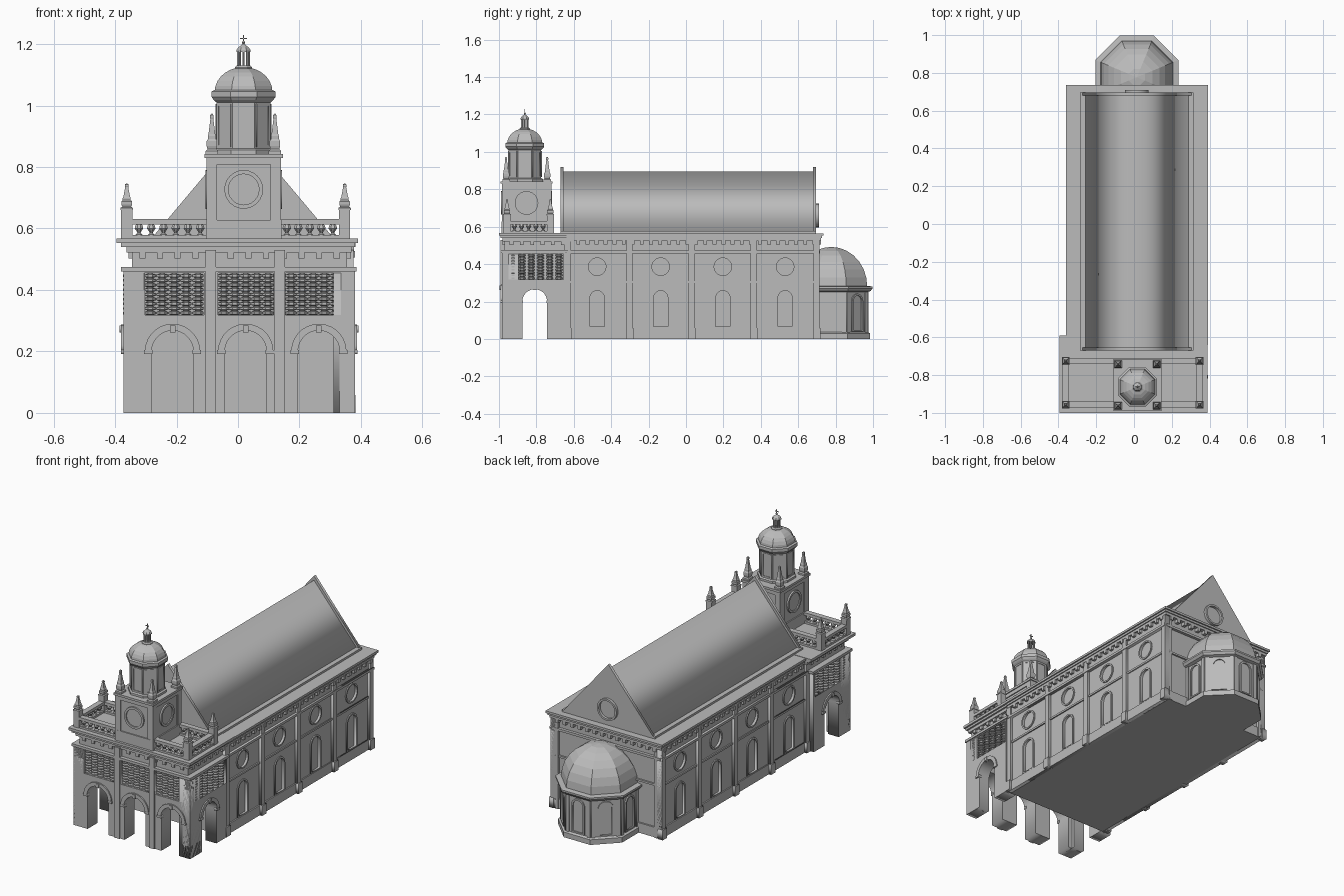
import bpy, bmesh, math
from math import pi, sin, cos
from mathutils import Matrix, Vector

if "Cube" in bpy.data.objects:
    bpy.data.objects.remove(bpy.data.objects["Cube"], do_unlink=True)

stone = bpy.data.materials.new("grey_stone")
stone.use_nodes = True
colour = (0.5, 0.5, 0.5, 1)
stone.diffuse_color = colour
stone.node_tree.nodes["Principled BSDF"].inputs["Base Color"].default_value = colour

AXIS = 0.015            # nave, tower and apse centre line
PORCH = (0.0035, 0)     # porch centre
NAVE = (AXIS, 0)


def add(name, mesh):
    mesh.materials.clear()
    mesh.materials.append(stone)
    ob = bpy.data.objects.new(name, mesh)
    bpy.context.collection.objects.link(ob)
    return ob


def boxes(name, items):
    """Each item is x0, x1, y0, y1, z0, z1."""
    bm = bmesh.new()
    for x0, x1, y0, y1, z0, z1 in items:
        m = Matrix.Translation(((x0 + x1) / 2, (y0 + y1) / 2, (z0 + z1) / 2))
        bmesh.ops.create_cube(bm, size=1, matrix=m @ Matrix.Diagonal((x1 - x0, y1 - y0, z1 - z0, 1)))
    me = bpy.data.meshes.new(name)
    bm.to_mesh(me)
    return add(name, me)


def lathe(name, profile, spots, n=8):
    """Turn (radius to flat side, z) pairs round each spot."""
    bm = bmesh.new()
    for sx, sy in spots:
        rings = []
        for r, z in profile:
            r = max(r, 0.0005) / cos(pi / n)
            rings.append([bm.verts.new((sx + r * cos(2 * pi * (k + .5) / n), sy + r * sin(2 * pi * (k + .5) / n), z))
                          for k in range(n)])
        for a, b in zip(rings, rings[1:]):
            for k in range(n):
                j = (k + 1) % n
                bm.faces.new((a[k], a[j], b[j], b[k]))
        bm.faces.new(rings[0][::-1])
        bm.faces.new(rings[-1])
    me = bpy.data.meshes.new(name)
    bm.to_mesh(me)
    return add(name, me)


def panel(name, shapes, turn, dist, depth, centre=(0, 0)):
    """Extrude outlines with holes; outer face lies dist from centre, turn 0 faces front."""
    cu = bpy.data.curves.new(name, 'CURVE')
    cu.dimensions, cu.fill_mode, cu.extrude = '2D', 'BOTH', depth / 2
    for loop in shapes:
        sp = cu.splines.new('POLY')
        sp.points.add(len(loop) - 1)
        for p, (u, v) in zip(sp.points, loop):
            p.co = (u, v, 0, 1)
        sp.use_cyclic_u = True
    tmp = bpy.data.objects.new(name, cu)
    bpy.context.collection.objects.link(tmp)
    dg = bpy.context.evaluated_depsgraph_get()
    me = bpy.data.meshes.new_from_object(tmp.evaluated_get(dg))
    bpy.data.objects.remove(tmp)
    d = dist - depth / 2
    ob = add(name, me)
    ob.rotation_euler = (pi / 2, 0, turn)
    ob.location = (centre[0] + d * sin(turn), centre[1] - d * cos(turn), 0)
    return ob


def arc(cu, cv, r, a0=pi, a1=0.0, n=14):
    return [(cu + r * cos(a0 + (a1 - a0) * i / n), cv + r * sin(a0 + (a1 - a0) * i / n)) for i in range(n + 1)]


def circle(cu, cv, r):
    return arc(cu, cv, r, 0, 2 * pi, 24)[:-1]


def rect(u0, u1, v0, v1):
    return [(u0, v0), (u1, v0), (u1, v1), (u0, v1)]


def arch(cu, hw, v0, spring):
    return [(cu - hw, v0)] + arc(cu, spring, hw) + [(cu + hw, v0)]


def arcade(u0, u1, top, openings, hw):
    pts = [(u0, 0)]
    for c in openings:
        pts += arch(c, hw, 0, 0.2)
    return pts + [(u1, 0), (u1, top), (u0, top)]


def arch_trim(name, c, hw, turn, dist, centre):
    ring = arc(c, 0.2, hw + .022) + arc(c, 0.2, hw, 0, pi)
    panel(name, [ring], turn, dist + .007, .012, centre)
    panel(name + "_keystone", [rect(c - .009, c + .009, .262, .285)], turn, dist + .012, .015, centre)
    for s in (-1, 1):
        u = c + s * (hw + .011)
        panel(name + "_impost", [rect(u - .014, u + .014, .192, .205)], turn, dist + .008, .02, centre)


def spread(a, b, n):
    return [a + (b - a) * (i + .5) / n for i in range(n)]


# --- Nave body and walls ---
boxes("nave_core", [(AXIS - .335, AXIS + .335, -.645, .70, 0, .53)])
bays = [-.475, -.135, .197, .53]
piers = [-.632, -.302, .03, .362, .698]
for s, side in ((1, "left"), (-1, "right")):
    t = s * pi / 2
    holes = [circle(s * y, .386, .05) for y in bays] + [arch(s * y, .04, .06, .22) for y in bays]
    panel(f"nave_wall_{side}", [rect(-.64 * s, .70 * s, 0, .47)] + holes, t, .345, .015, NAVE)
    for y in bays:
        panel("round_window_frame", [circle(s * y, .386, .056), circle(s * y, .386, .047)], t, .351, .012, NAVE)
        panel("arched_window_frame", [arch(s * y, .048, .06, .22), arch(s * y, .038, .066, .22)],
              t, .351, .012, NAVE)
    for y in piers:
        panel("nave_pilaster", [rect(s * y - .017, s * y + .017, 0, .53)], t, .36, .03, NAVE)
        panel("pilaster_base", [rect(s * y - .02, s * y + .02, 0, .058)], t, .367, .03, NAVE)
    for name, z0, z1, d in (("plinth", 0, .058, .352), ("string_course", .3, .311, .352),
                            ("frieze_moulding", .458, .472, .364)):
        panel(f"nave_{name}_{side}", [rect(-.64 * s, .715 * s, z0, z1)], t, d, .025, NAVE)
    panel(f"nave_frieze_{side}", [rect(-.64 * s, .71 * s, .47, .53)], t, .35, .02, NAVE)
boxes("back_pilasters", [(AXIS + a, AXIS + b, .69, .715, 0, .53) for a, b in ((-.36, -.31), (.31, .36))])
boxes("back_mouldings", [(AXIS - .35, AXIS + .35, .69, y, z0, z1)
                         for y, z0, z1 in ((.71, 0, .058), (.71, .3, .311), (.717, .458, .472))])

# --- Nave cornice and dentils ---
boxes("nave_cornice", [(AXIS - h, AXIS + h, -.64, .36 + h, z0, z1)
                       for h, z0, z1 in ((.362, .525, .54), (.368, .54, .552), (.376, .552, .565))])
boxes("nave_dentils", [(AXIS + s * .357 - .008, AXIS + s * .357 + .008, y - .01, y + .01, .505, .527)
                       for s in (-1, 1) for y in spread(-.6, .71, 27)]
      + [(x - .01, x + .01, .70, .722, .505, .527) for x in spread(AXIS - .34, AXIS + .34, 14)])

# --- Main roof with gable ends ---
def gable(h, top):
    return [(-h, .56), (h, .56), (0, top)]

panel("main_roof", [gable(.287, .895)], 0, .66, 1.345, NAVE)
panel("front_gable", [gable(.303, .92)], 0, .67, .016, NAVE)
panel("back_gable", [gable(.303, .92)], pi, .695, .016, NAVE)
panel("back_gable_window", [circle(0, .66, .063), circle(0, .66, .052)], pi, .71, .02, NAVE)
boxes("roof_curb", [(AXIS - .3, AXIS + .3, -.67, .695, .56, .577)])

# --- Apse ---
apse = (AXIS, .777)
lathe("apse_wall", [(.207, 0), (.207, .03), (.193, .037), (.193, .25), (.21, .256), (.22, .27),
                    (.22, .28), (.195, .284)], [apse])
lathe("apse_dome", [(.192 * cos(i * pi / 14), .28 + .212 * sin(i * pi / 14)) for i in range(8)], [apse])
for k in (-2, -1, 0, 1, 2):
    t = pi + k * pi / 4
    panel("apse_window_frame", [arch(0, .042, .04, .2), arch(0, .032, .048, .2)], t, .2, .012, apse)
    for s in (-1, 1):
        panel("apse_pilaster", [rect(s * .068 - .01, s * .068 + .01, .03, .255)], t, .198, .01, apse)

# --- Porch arcade ---
lattice_front = [(-.305, -.11), (-.065, .115), (.155, .335)]
front_arches = [-.213, .025, .263]
panel("porch_front", [arcade(-.373, .38, .47, front_arches, .068)]
      + [rect(a, b, .318, .455) for a, b in lattice_front], 0, .985, .09)
for c in front_arches:
    arch_trim("front_arch_trim", c, .068, 0, .985, (0, 0))
for s, side in ((1, "left"), (-1, "right")):
    t = s * pi / 2
    pts = [(s * u, v) for u, v in arcade(-.985, -.645, .47, [-.809], .066)]
    panel(f"porch_{side}", [pts, rect(-.95 * s, -.655 * s, .318, .455)], t, .3765, .07, PORCH)
    arch_trim(f"{side}_arch_trim", -.809 * s, .066, t, .3765, PORCH)
boxes("porch_core", [(-.34, .35, -.955, -.64, .30, .53)])
boxes("porch_pilasters", [(x - .017, x + .017, -.992, -.9, 0, .53) for x in (-.088, .136)])
boxes("porch_mouldings", [(-.38, .386, -.992, -.63, .46, .475)])
boxes("porch_frieze", [(-.345, .355, -.97, -.63, .475, .53)])
boxes("porch_cornice", [(-.362, .37, -.982, -.60, .522, .54), (-.38, .38, -.992, -.595, .54, .552),
                        (-.395, .39, -1, -.59, .552, .567)])
boxes("porch_dentils", [(x - .01, x + .01, -.98, -.96, .503, .524) for x in spread(-.34, .35, 12)]
      + [(x - .01, x + .01, y - .01, y + .01, .503, .524) for x in (-.347, .357) for y in spread(-.96, -.63, 6)])

# --- Ringed lattice posts ---
posts = [(x, -.966) for a, b in lattice_front for x in spread(a, b, 5)]
posts += [(x, y) for x in (-.356, .363) for y in spread(-.95, -.655, 6)]
rings = 9
spool = []
for i in range(rings):
    z = .318 + .137 * i / rings
    spool += [(.009, z), (.018, z + .003), (.018, z + .010), (.009, z + .013)]
lathe("lattice_posts", spool, posts)

# --- Balustrade round the porch terrace ---
XL, XR, YF, YB = -.362, .347, -.957, -.725
TX0, TX1, TY0, TY1 = -.103, .14, -.985, -.72
runs = []
for z0, z1, w in ((.565, .578, .015), (.613, .63, .016)):
    runs += [(XL, XR, y - w, y + w, z0, z1) for y in (YF, YB)]
    runs += [(x - w, x + w, YF, YB, z0, z1) for x in (XL, XR)]
boxes("balustrade_rails", runs)
spots = [(x, y) for y in (YF, YB) for x in spread(XL + .02, TX0, 6) + spread(TX1, XR - .02, 5)]
spots += [(x, y) for x in (XL, XR) for y in spread(YF + .02, YB - .02, 5)]
lathe("balusters", [(.011, .576), (.011, .58), (.005, .585), (.007, .59), (.014, .6), (.012, .608),
                    (.008, .615)], spots)

# --- Pinnacles ---
def pinnacles(name, pts, z, w, h):
    boxes(name + "_pedestals", [(x - w, x + w, y - w, y + w, .565, z) for x, y in pts])
    shape = [(1.12, 0), (1.12, .08), (.8, .12), (.95, .2), (.95, .32), (.72, .37), (.72, .45), (.6, .5),
             (.27, .86), (.34, .9), (.3, .96), (.05, 1)]
    lathe(name, [(r * w, z + v * h) for r, v in shape], pts, 4)

pinnacles("corner_pinnacles", [(x, y) for x in (XL, XR) for y in (YF, YB)], .66, .018, .087)
pinnacles("tower_pinnacles", [(x, y) for x in (-.085, .12) for y in (-.962, -.742)], .842, .018, .132)

# --- Clock tower ---
boxes("tower_block", [(TX0 + .006, TX1 - .006, TY0 + .006, TY1 - .006, .56, .835)])
boxes("tower_corners", [(x - .017, x + .017, y - .017, y + .017, .56, .83)
                        for x in (TX0 + .017, TX1 - .017) for y in (TY0 + .017, TY1 - .017)])
boxes("tower_bands", [(TX0 - .001, TX1 + .001, TY0 - .001, TY1 + .001, .56, .628),
                      (TX0, TX1, TY0, TY1, .808, .83), (TX0 - .006, TX1 + .006, TY0 - .006, TY1 + .006, .83, .843)])
mid = ((TX0 + TX1) / 2, (TY0 + TY1) / 2)
for k in range(4):
    d = (.1325 if k % 2 == 0 else .1215)
    panel("clock_ring", [circle(0, .727, .063), circle(0, .727, .05)], k * pi / 2, d + .003, .014, mid)
    panel("clock_face", [circle(0, .727, .051)], k * pi / 2, d - .003, .006, mid)

# --- Octagonal drum, dome and lantern ---
top = (.018, -.862)
lathe("tower_drum", [(.097, .84), (.097, .855), (.088, .86), (.088, 1.01), (.097, 1.018), (.104, 1.028),
                     (.104, 1.046), (.095, 1.05)], [top])
lathe("tower_dome", [(.094 * cos(i * pi / 14), 1.045 + .08 * sin(i * pi / 14)) for i in range(8)], [top])
for k in range(8):
    panel("drum_panel", [rect(-.03, .03, .865, 1.005), rect(-.024, .024, .872, .998)], k * pi / 4, .091, .006, top)
lathe("lantern_base", [(.028, 1.115), (.028, 1.124), (.022, 1.13)], [top])
lathe("lantern_posts", [(.0035, 1.125), (.0035, 1.178)],
      [(top[0] + .017 * cos(a * pi / 4), top[1] + .017 * sin(a * pi / 4)) for a in range(8)], 6)
lathe("lantern_cap", [(.023, 1.174), (.023, 1.18), (.018, 1.188), (.008, 1.196), (.003, 1.2), (.006, 1.205),
                      (.002, 1.21)], [top])
x, y = top
boxes("cross", [(x - .002, x + .002, y - .002, y + .002, 1.2, 1.23),
                (x - .011, x + .011, y - .002, y + .002, 1.216, 1.22)])
